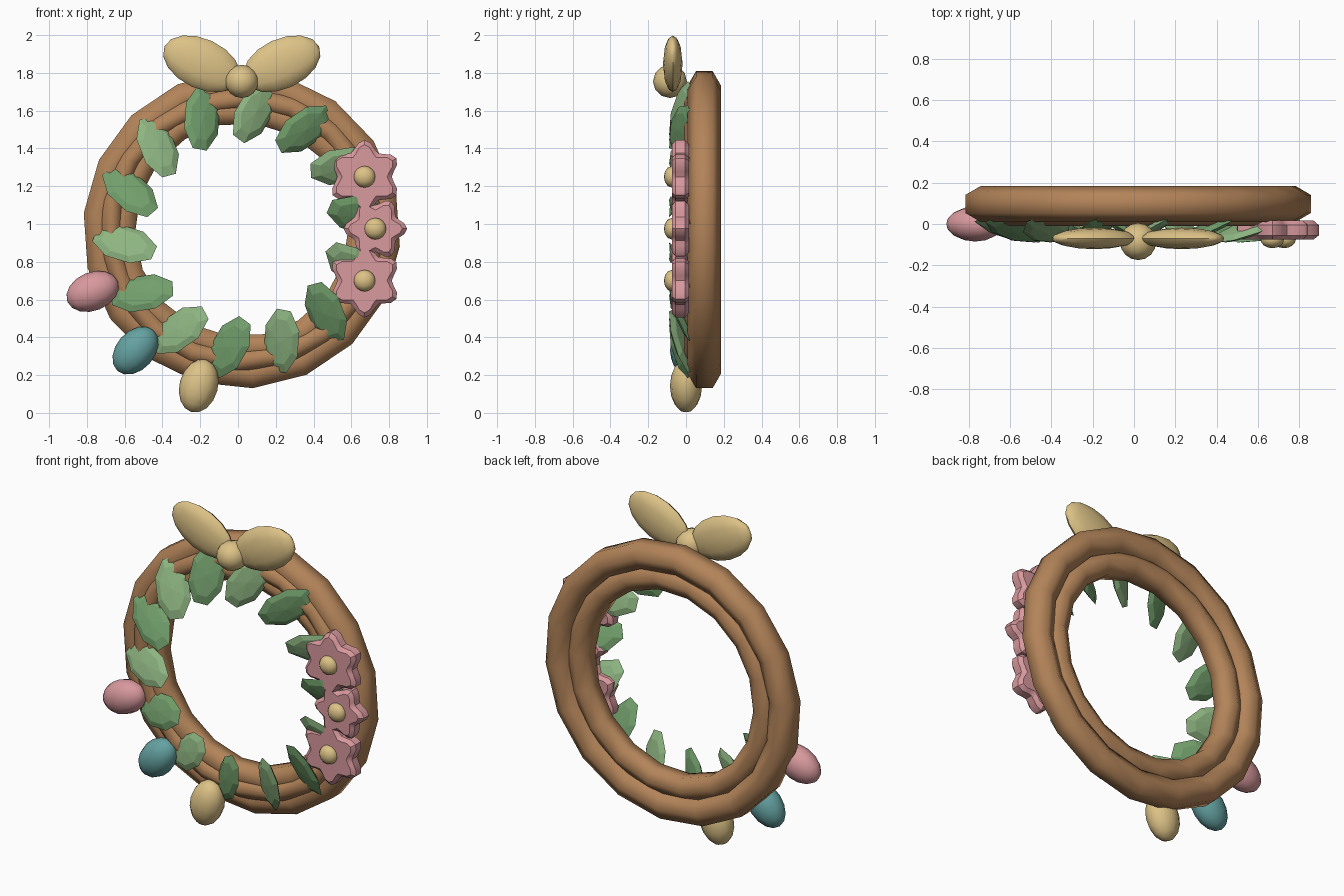
import bpy, bmesh
from math import pi, sin, cos, radians
from mathutils import Matrix, Vector

if "Cube" in bpy.data.objects:
    bpy.data.objects.remove(bpy.data.objects["Cube"])

CX, CZ = 0.02, 0.97  # ring centre


def material(name, rgb):
    m = bpy.data.materials.new(name)
    m.diffuse_color = (*rgb, 1)
    m.use_nodes = True
    m.node_tree.nodes["Principled BSDF"].inputs["Base Color"].default_value = m.diffuse_color
    return m


BROWN = material("twig", (0.45, 0.23, 0.10))
GREENS = [material("light_leaf", (0.27, 0.46, 0.22)), material("dark_leaf", (0.17, 0.35, 0.15))]
PINK = material("pink", (0.69, 0.32, 0.34))
BLUE = material("blue", (0.13, 0.36, 0.36))
CREAM = material("cream", (0.72, 0.54, 0.24))


def finish(bm, name, mat, smooth=None):
    bmesh.ops.recalc_face_normals(bm, faces=bm.faces[:])
    me = bpy.data.meshes.new(name)
    bm.to_mesh(me)
    bm.free()
    ob = bpy.data.objects.new(name, me)
    bpy.context.collection.objects.link(ob)
    me.materials.append(mat)
    if smooth:
        bpy.ops.object.select_all(action='DESELECT')
        ob.select_set(True)
        bpy.context.view_layer.objects.active = ob
        bpy.ops.object.shade_smooth_by_angle(angle=radians(smooth))
    return ob


def ellipsoid(name, loc, size, mat, angle=0, tilt=0, roll=0, seg=12, rings=8, pole='Y', smooth=40):
    # size is (long, depth, width); angle turns the long axis in the front plane
    bm = bmesh.new()
    pre = Matrix.Rotation(pi / 2, 4, pole)
    if pole == 'X':
        pre = pre @ Matrix.Rotation(pi / seg, 4, 'Z')
    bmesh.ops.create_uvsphere(bm, u_segments=seg, v_segments=rings, radius=1, matrix=pre)
    m = (Matrix.Translation(loc) @ Matrix.Rotation(-radians(angle), 4, 'Y')
         @ Matrix.Rotation(radians(tilt), 4, 'Z') @ Matrix.Rotation(radians(roll), 4, 'X')
         @ Matrix.Diagonal((*size, 1)))
    bmesh.ops.transform(bm, matrix=m, verts=bm.verts[:])
    return finish(bm, name, mat, smooth)


def twig_ring(name, major, minor, y, phase, n=18, k=6):
    bm = bmesh.new()
    loops = []
    for i in range(n):
        a = radians(phase) + 2 * pi * i / n
        loop = []
        for j in range(k):
            b = 2 * pi * (j + 0.5) / k
            r = major + minor * cos(b)
            loop.append(bm.verts.new((CX + r * cos(a), y + minor * sin(b), CZ + r * sin(a))))
        loops.append(loop)
    for i in range(n):
        p, q = loops[i], loops[(i + 1) % n]
        for j in range(k):
            bm.faces.new((p[j], p[(j + 1) % k], q[(j + 1) % k], q[j]))
    finish(bm, name, BROWN, 70)


# Twisted twig base: three overlapping rings
twig_ring("outer_twig_ring", 0.765, 0.088, 0.097, -6)
twig_ring("inner_twig_ring", 0.635, 0.08, 0.085, 2)
twig_ring("front_twig_ring", 0.70, 0.06, 0.05, 8)

# Leaves, all leaning the same way around the ring
for i in range(14):
    a = 84 - i * 360 / 14
    c = Vector((CX + 0.625 * cos(radians(a)), -0.025, CZ + 0.625 * sin(radians(a))))
    ellipsoid(f"leaf_{i + 1}", c, (0.185, 0.025, 0.105), GREENS[i % 2], a - 24, 17, 22,
              seg=8, rings=4, pole='X', smooth=None)


# Flowers: scalloped discs with a button centre
def flower(i, x, z, r, phase):
    bm = bmesh.new()
    n = 36
    def outline(y, inset):
        vs = []
        for s in range(n):
            t = 2 * pi * s / n
            w = r * (0.87 + 0.13 * cos(6 * (t - phase))) - inset
            vs.append(bm.verts.new((x + w * cos(t), y, z + w * sin(t))))
        return vs
    ls = [outline(y, d) for y, d in ((-0.075, 0.025), (-0.055, 0), (-0.005, 0), (0.016, 0.025))]
    for p, q in zip(ls, ls[1:]):
        for s in range(n):
            bm.faces.new((p[s], p[(s + 1) % n], q[(s + 1) % n], q[s]))
    bm.faces.new(ls[0])
    bm.faces.new(ls[-1])
    finish(bm, f"flower_{i}", PINK, 35)
    ellipsoid(f"flower_centre_{i}", (x, -0.075, z), (0.057, 0.042, 0.057), CREAM)


flower(1, 0.67, 1.25, 0.195, pi / 2)
flower(2, 0.727, 0.975, 0.168, 0)
flower(3, 0.67, 0.70, 0.195, pi / 2)

# Eggs pointing at the ring centre
for name, x, z, mat in (("pink_egg", -0.77, 0.643, PINK), ("blue_egg", -0.543, 0.33, BLUE),
                        ("cream_egg", -0.208, 0.143, CREAM)):
    ang = Vector((CX - x, CZ - z)).angle_signed(Vector((1, 0))) * 180 / pi
    ellipsoid(name, (x, 0, z), (0.144, 0.085, 0.102), mat, ang)

# Bow: two loops and a knot
for side, label in ((-1, "left"), (1, "right")):
    ellipsoid(f"bow_loop_{label}", (CX + side * 0.212, -0.07, 1.848), (0.218, 0.052, 0.132), CREAM, side * 25)
ellipsoid("bow_knot", (CX, -0.085, 1.755), (0.088, 0.09, 0.088), CREAM)
